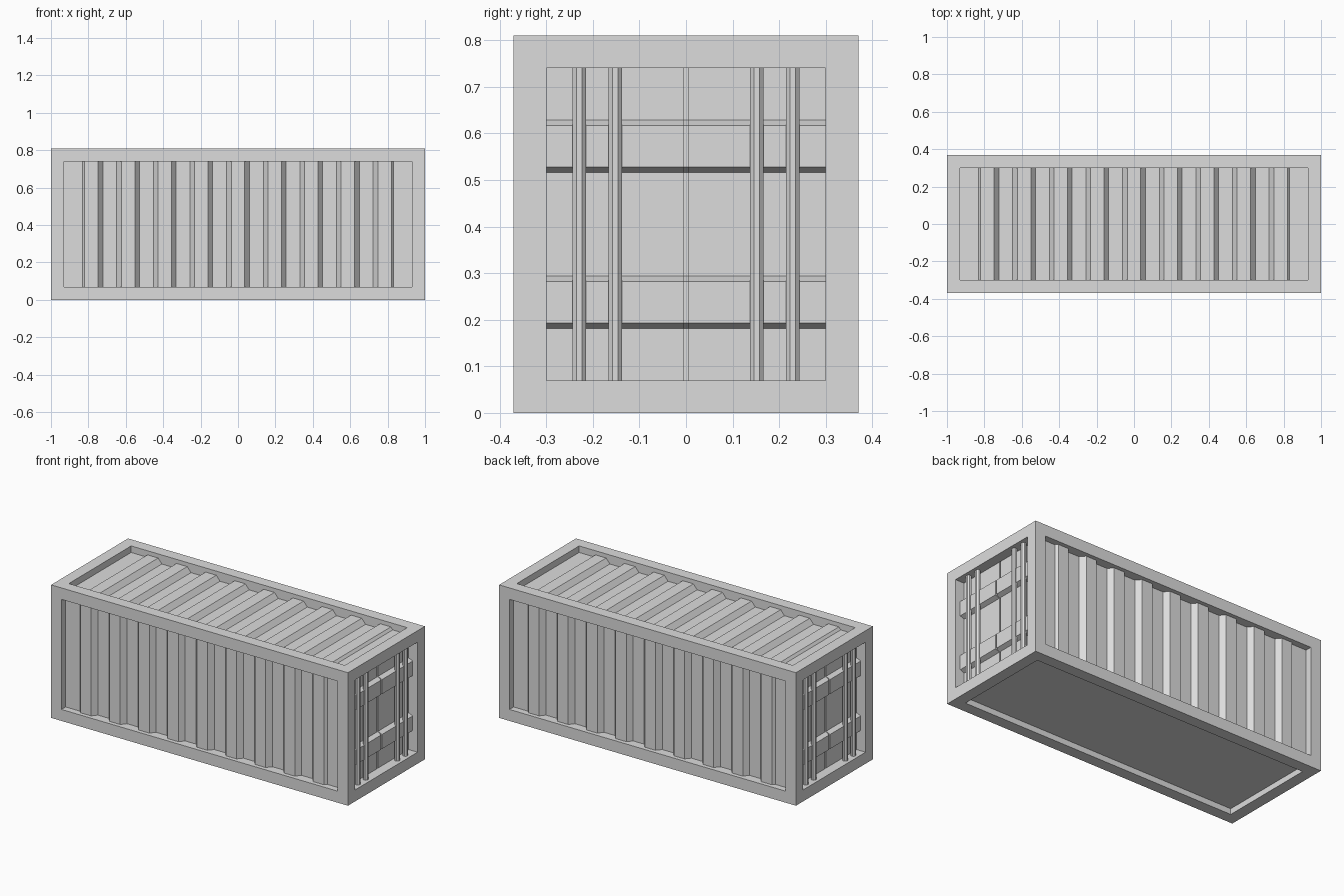
import bpy, bmesh, math
from mathutils import Matrix, Vector

if "Cube" in bpy.data.objects:
    bpy.data.objects.remove(bpy.data.objects["Cube"])

L, W, H = 2.0, 0.74, 0.81      # overall size
RAIL = 0.07                    # frame rail width
MID = H / 2
LAP = 0.004                    # panels tuck slightly behind the frame

steel = bpy.data.materials.new("plain_grey_steel")
steel.diffuse_color = (0.72, 0.72, 0.72, 1)
steel.use_nodes = True
steel.node_tree.nodes["Principled BSDF"].inputs["Base Color"].default_value = steel.diffuse_color


def finish(name, bm, matrix=None):
    bmesh.ops.recalc_face_normals(bm, faces=bm.faces[:])
    mesh = bpy.data.meshes.new(name)
    bm.to_mesh(mesh)
    bm.free()
    mesh.materials.append(steel)
    ob = bpy.data.objects.new(name, mesh)
    bpy.context.collection.objects.link(ob)
    if matrix:
        ob.matrix_world = matrix
    return ob


def panel(name, profile, v0, v1, back, matrix):
    """Closed prism: profile of (u, depth below outer face), swept from v0 to v1."""
    bm = bmesh.new()
    pts = profile + [(profile[-1][0], back), (profile[0][0], back)]
    face = bm.faces.new([bm.verts.new((u, v0, -d)) for u, d in pts])
    new = bmesh.ops.extrude_face_region(bm, geom=[face])["geom"]
    bmesh.ops.translate(bm, vec=(0, v1 - v0, 0),
                        verts=[g for g in new if isinstance(g, bmesh.types.BMVert)])
    return finish(name, bm, matrix)


# Frame: a box whose faces are inset and pushed in, open except for the floor
bm = bmesh.new()
bmesh.ops.create_cube(bm, size=1, matrix=Matrix.Translation((0, 0, MID)) @ Matrix.Diagonal((L, W, H, 1)))
sides = bm.faces[:]
bmesh.ops.inset_individual(bm, faces=sides, thickness=RAIL, depth=0, use_even_offset=True)
inner = bmesh.ops.extrude_discrete_faces(bm, faces=sides)["faces"]
opened = []
for f in inner:
    f.normal_update()
    n = f.normal.copy()
    floor = n.z < -0.5
    bmesh.ops.translate(bm, vec=-n * (0.035 if floor else 0.06), verts=f.verts[:])
    if not floor:
        opened.append(f)
bmesh.ops.delete(bm, geom=opened, context='FACES')
finish("frame", bm)

# Corrugated walls and roof
PITCH, RIDGE, VALLEY, END = 0.196, 0.025, 0.055, 0.04
end_u = L / 2 - RAIL + LAP
wave = [(-end_u, END)]
for k in range(9):
    c = (k - 4) * PITCH
    left = (c - 0.0485, END) if k == 0 else (c - 0.061, VALLEY)
    right = (c + 0.0485, END) if k == 8 else (c + 0.061, VALLEY)
    wave += [left, (c - 0.036, RIDGE), (c + 0.036, RIDGE), right]
wave.append((end_u, END))

turn = Matrix.Rotation(math.pi, 4, 'Z')
front = Matrix.Translation((0, -W / 2, MID)) @ Matrix.Rotation(math.pi / 2, 4, 'X')
hv = H / 2 - RAIL + LAP
hy = W / 2 - RAIL + LAP
panel("front_wall", wave, -hv, hv, 0.065, front)
panel("back_wall", wave, -hv, hv, 0.065, turn @ front)
panel("roof", wave, -hy, hy, 0.065, Matrix.Translation((0, 0, H)))

# Doors at both ends: two leaves with raised bands, a seam and locking rods
DOOR, BAND = 0.06, 0.033
door = [(-hv, DOOR)]
for s in (-1, 1):
    a, b = sorted((s * 0.111, s * 0.2235))
    door += [(a, DOOR), (a + 0.012, BAND), (b - 0.012, BAND), (b, DOOR)]
door.append((hv, DOOR))
seam = [(u, d + 0.01) for u, d in door]

right_end = Matrix.Translation((L / 2, 0, MID)) @ Matrix.Rotation(math.pi / 2, 4, 'Y')
for end, spin in (("right", Matrix.Identity(4)), ("left", turn)):
    m = spin @ right_end
    panel(end + "_door_leaf_a", door, -hy, -0.005, 0.08, m)
    panel(end + "_door_leaf_b", door, 0.005, hy, 0.08, m)
    panel(end + "_door_seam", seam, -0.005, 0.005, 0.08, m)
    for i, y in enumerate((-0.229, -0.152, 0.152, 0.229)):
        bm = bmesh.new()
        r = 0.0145 / math.cos(math.pi / 8)
        bmesh.ops.create_cone(bm, cap_ends=True, segments=8, radius1=r, radius2=r, depth=2 * hv,
                              matrix=Matrix.Rotation(math.pi / 8, 4, 'Z'))
        # make sure a flat side faces outward
        if any(abs(v.co.y) < 1e-4 for v in bm.verts):
            bmesh.ops.rotate(bm, verts=bm.verts[:], matrix=Matrix.Rotation(math.pi / 8, 3, 'Z'))
        finish(f"{end}_locking_rod_{i + 1}", bm,
               spin @ Matrix.Translation(Vector((L / 2 - 0.033, y, MID))))
